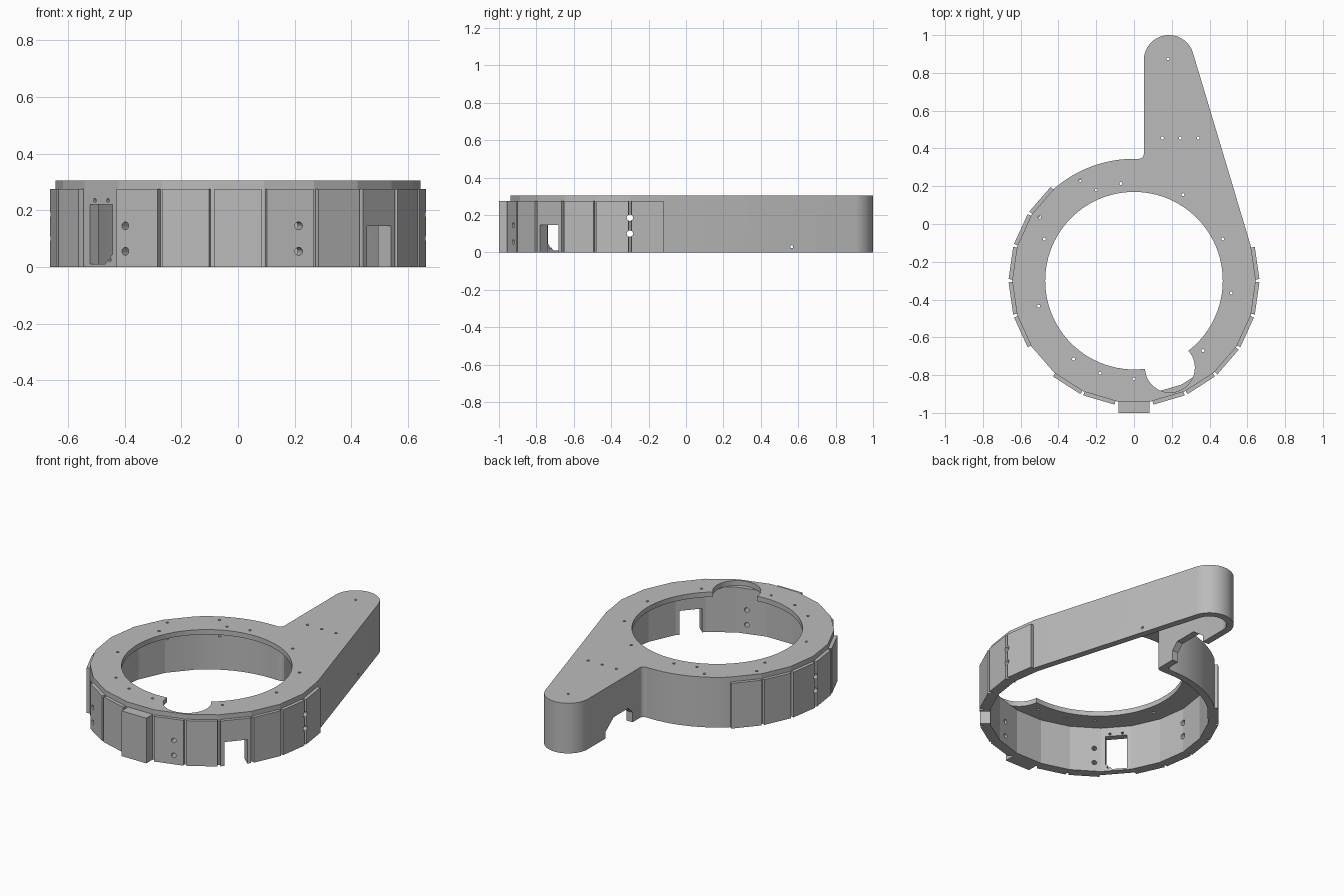
import bpy, bmesh
from math import sin, cos, pi, radians
from mathutils import Matrix, Vector

old = bpy.data.objects.get("Cube")
if old:
    bpy.data.objects.remove(old)

CENTRE = Vector((0, -0.3, 0))
R, WALL, TOP, CEIL = 0.645, 0.04, 0.305, 0.275
STEP = 2 * pi / 22            # one flat of the 22-sided housing
FIRST = pi - 3 * STEP         # where the flats begin on the back
APOTHEM = R * cos(STEP / 2)

grey = bpy.data.materials.new("plain grey")
grey.use_nodes = True
grey.diffuse_color = (0.5, 0.5, 0.5, 1)
grey.node_tree.nodes["Principled BSDF"].inputs["Base Color"].default_value = (0.5, 0.5, 0.5, 1)


def arc(cx, cy, r, a0, a1, n):
    return [(cx + r * cos(a0 + (a1 - a0) * i / n), cy + r * sin(a0 + (a1 - a0) * i / n))
            for i in range(n + 1)]


def circle(cx, cy, r, n=16):
    return arc(cx, cy, r, 0, 2 * pi, n)[:-1]


def rect(u0, u1, v0, v1):
    return [(u0, v0), (u1, v0), (u1, v1), (u0, v1)]


def add_prism(bm, pts, lo, hi, matrix=Matrix()):
    low = [bm.verts.new(matrix @ Vector((u, v, lo))) for u, v in pts]
    high = [bm.verts.new(matrix @ Vector((u, v, hi))) for u, v in pts]
    bm.faces.new(low[::-1])
    bm.faces.new(high)
    for i in range(len(pts)):
        j = (i + 1) % len(pts)
        bm.faces.new((low[i], low[j], high[j], high[i]))


def make(name, prisms):
    bm = bmesh.new()
    for p in prisms:
        add_prism(bm, *p)
    bmesh.ops.recalc_face_normals(bm, faces=bm.faces)
    mesh = bpy.data.meshes.new(name)
    bm.to_mesh(mesh)
    bm.free()
    mesh.materials.append(grey)
    ob = bpy.data.objects.new(name, mesh)
    bpy.context.collection.objects.link(ob)
    return ob


def radial(a):
    """Frame with u along the wall, v up and depth outwards."""
    m = Matrix(((-sin(a), 0, cos(a)), (cos(a), 0, sin(a)), (0, 1, 0))).to_4x4()
    m.translation = CENTRE
    return m


def cut(ob, prisms):
    for p in prisms:
        cutter = make("cutter", [p])
        cutter.hide_render = True
        mod = ob.modifiers.new("cut", "BOOLEAN")
        mod.operation, mod.solver, mod.object = "DIFFERENCE", "EXACT", cutter
        bpy.context.view_layer.objects.active = ob
        bpy.ops.object.modifier_apply(modifier=mod.name)
        bpy.data.objects.remove(cutter)


def outline(t):
    """Plan of the ring and arm, moved inwards by t."""
    pts = arc(0.185, 0.867, 0.133 - t, radians(16.8), pi, 40)
    pts += [(0.052 + t, 0.37 - t), (0.049 + t, 0.357 - t),
            (0.04 + t, 0.348 - t), (0.025 + t, 0.3445 - t)]
    pts += arc(0, CENTRE.y, R - t, radians(86), FIRST, 16)
    pts += arc(0, CENTRE.y, R - t, FIRST, FIRST + 15 * STEP, 15)[1:]
    return pts


def flat(i):
    return radial(FIRST + (i + 0.5) * STEP)


# Openings through the side: window, notch, and screw holes
WINDOW, FRONT, NOTCH = 5, 8, 11
window = [(-0.06, 0.01), (0.02, 0.01), (0.06, 0.045), (0.06, 0.22), (-0.06, 0.22)]
side_cuts = [(window, 0.5, 0.75, flat(WINDOW)),
             (rect(-0.065, 0.065, -0.1, 0.145), 0.5, 0.75, flat(NOTCH))]
for u, z in ((-0.035, 0.235), (0.035, 0.235), (0.045, 0.025)):
    side_cuts.append((circle(u, z, 0.007), 0.5, 0.75, flat(WINDOW)))
for i, u in ((6, -0.05), (9, 0.03)):
    side_cuts += [(circle(u, z, 0.014), 0.5, 0.75, flat(i)) for z in (0.055, 0.145)]
for a in (0, pi):
    side_cuts += [(circle(0, z, 0.017), 0.5, 0.75, radial(a)) for z in (0.1, 0.185)]

# Hollow housing: ring and arm under one flat top
housing = make("housing", [(outline(0), 0, TOP)])
cut(housing, [(outline(WALL), -0.1, CEIL),
              (circle(0, CENTRE.y, 0.47, 96), 0.1, 0.5),
              (circle(0.19, -0.76, 0.132, 64), CEIL, 0.5)])
cut(housing, side_cuts)

# Small holes in the top
top_holes = [(0.18, 0.875), (0.15, 0.455), (0.245, 0.455), (0.34, 0.455), (-0.285, 0.23),
             (-0.2, 0.18), (-0.07, 0.215), (0.26, 0.155), (-0.5, 0.035), (-0.475, -0.08),
             (0.47, -0.08), (0.515, -0.365), (-0.505, -0.435), (0.365, -0.67),
             (-0.32, -0.715), (-0.18, -0.79), (0, -0.82)]
cut(housing, [(circle(x, y, 0.008, 12), 0.2, 0.4) for x, y in top_holes])

# Cable gap in the arm's inner wall and a hole in its outer wall
along_x = Matrix(((0, 0, 1, 0), (1, 0, 0, 0), (0, 1, 0, 0), (0, 0, 0, 1)))
gap = [(0.44, -0.1), (0.7, -0.1), (0.7, 0.04), (0.62, 0.1), (0.48, 0.1), (0.44, 0.06)]
cut(housing, [(gap, 0, 0.11, along_x),
              (circle(0.565, 0.03, 0.008), 0.25, 0.6, along_x)])

# Raised panels on the flats
panels = make("side_panels", [(rect(-0.086, 0.086, 0, CEIL), APOTHEM - 0.001, APOTHEM + 0.02, flat(i))
                              for i in range(15) if i not in (WINDOW, FRONT)])
cut(panels, side_cuts)

# Block on the front
block = make("front_block", [(rect(-0.083, 0.083, 0, CEIL), APOTHEM - 0.001, 0.7, flat(FRONT))])

for ob in (housing, panels, block):
    bpy.ops.object.select_all(action="DESELECT")
    ob.select_set(True)
    bpy.context.view_layer.objects.active = ob
    bpy.ops.object.shade_smooth_by_angle(angle=radians(12))
